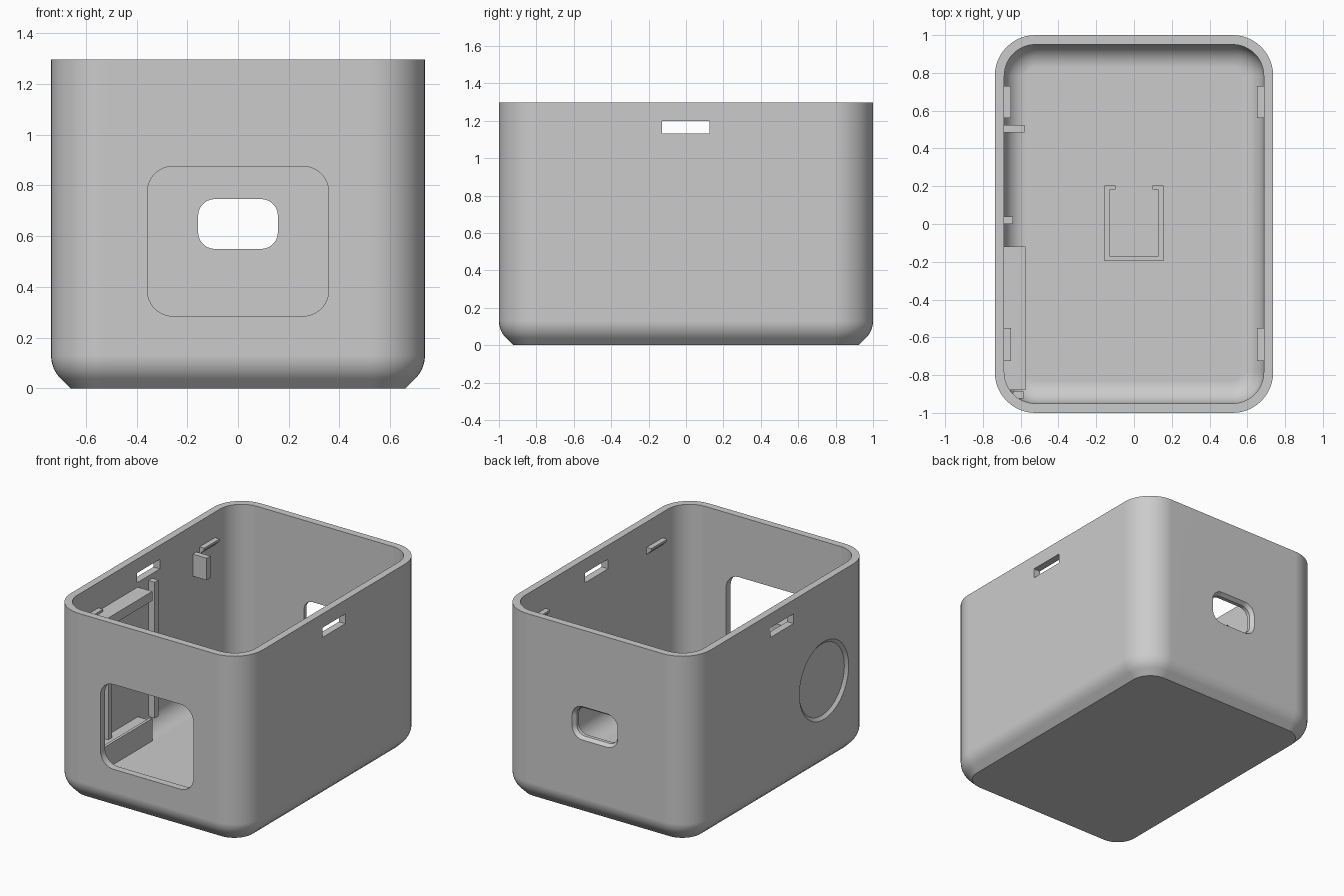
import bpy, bmesh, math
from mathutils import Vector

cube = bpy.data.objects.get("Cube")
if cube:
    bpy.data.objects.remove(cube, do_unlink=True)

grey = bpy.data.materials.new("light grey plastic")
grey.use_nodes = True
COLOUR = (0.6, 0.6, 0.6, 1)
grey.diffuse_color = COLOUR
grey.node_tree.nodes["Principled BSDF"].inputs["Base Color"].default_value = COLOUR

HX, HY, HEIGHT = 0.737, 1.0, 1.297     # half width, half depth, height
CORNER, WALL, FLOOR = 0.215, 0.05, 0.06


def finish(name, bm):
    bmesh.ops.recalc_face_normals(bm, faces=bm.faces)
    mesh = bpy.data.meshes.new(name)
    bm.to_mesh(mesh)
    bm.free()
    mesh.materials.append(grey)
    obj = bpy.data.objects.new(name, mesh)
    bpy.context.collection.objects.link(obj)
    return obj


def rounded(hw, hh, r, steps=12):
    """Outline of a rounded rectangle given by half sizes."""
    pts = []
    for q, (sx, sy) in enumerate([(1, 1), (-1, 1), (-1, -1), (1, -1)]):
        for i in range(steps + 1):
            a = (q + i / steps) * math.pi / 2
            pts.append((sx * (hw - r) + r * math.cos(a), sy * (hh - r) + r * math.sin(a)))
    return pts


def loft(name, rings):
    """Skin a row of equal-length rings and cap both ends."""
    bm = bmesh.new()
    rows = [[bm.verts.new(p) for p in ring] for ring in rings]
    for a, b in zip(rows, rows[1:]):
        for i in range(len(a)):
            j = (i + 1) % len(a)
            bm.faces.new((a[i], a[j], b[j], b[i]))
    bm.faces.new(rows[0])
    bm.faces.new(rows[-1])
    return finish(name, bm)


def box(name, x, y, z):
    bm = bmesh.new()
    bmesh.ops.create_cube(bm, size=1)
    for v in bm.verts:
        v.co = Vector([(lo + hi) / 2 + c * (hi - lo) for c, (lo, hi) in zip(v.co, (x, y, z))])
    return finish(name, bm)


def ring_at(inset, z):
    return [(x, y, z) for x, y in rounded(HX - inset, HY - inset, CORNER - inset)]


# Tub: truncated round at the bottom edge, then rim, then rounded inside
R_OUT, R_IN = 0.13, 0.12
rings = [ring_at(R_OUT * (2 - math.sqrt(2)), 0)]
for i in range(9):
    a = math.pi / 4 * (1 - i / 8)
    rings.append(ring_at(R_OUT * (1 - math.cos(a)), R_OUT * (1 - math.sin(a))))
rings += [ring_at(0, HEIGHT), ring_at(WALL, HEIGHT)]
for i in range(11):
    a = math.pi / 2 * i / 10
    rings.append(ring_at(WALL + R_IN * (1 - math.cos(a)), FLOOR + R_IN * (1 - math.sin(a))))
tub = loft("tub", rings)


def cut(cutter):
    mod = tub.modifiers.new("cut", "BOOLEAN")
    mod.operation, mod.solver, mod.object = "DIFFERENCE", "EXACT", cutter
    with bpy.context.temp_override(object=tub, active_object=tub, selected_objects=[tub]):
        bpy.ops.object.modifier_apply(modifier=mod.name)
    bpy.data.objects.remove(cutter, do_unlink=True)


def y_opening(cz, sections):
    """Cutter along y; each section is (y, half width, half height, radius)."""
    return loft("cutter", [[(u, y, cz + v) for u, v in rounded(w, h, r)]
                           for y, w, h, r in sections])


# Front window
cut(y_opening(0.58, [(-1.1, 0.357, 0.295, 0.1), (-0.9, 0.357, 0.295, 0.1)]))
# Back port with bevelled outer edge
cut(y_opening(0.648, [(0.9, 0.157, 0.098, 0.065), (0.975, 0.157, 0.098, 0.065),
                      (1.0, 0.175, 0.116, 0.08), (1.1, 0.175, 0.116, 0.08)]))
# Slots through both sides
cut(box("cutter", (-1, 1), (-0.127, 0.125), (1.133, 1.2)))
# Shallow round recess on one side
cut(loft("cutter", [[(x, -0.463 + u, 0.61 + v) for u, v in
                     [(r * math.cos(t * math.pi / 32), r * math.sin(t * math.pi / 32))
                      for t in range(64)]]
                    for x, r in ((-0.8, 0.27), (-HX, 0.27), (-HX + 0.018, 0.248))]))

for o in bpy.context.selected_objects:
    o.select_set(False)
tub.select_set(True)
bpy.context.view_layer.objects.active = tub
bpy.ops.object.shade_smooth_by_angle(angle=math.radians(30))
weighted = tub.modifiers.new("even shading", "WEIGHTED_NORMAL")
weighted.keep_sharp = True

# Lid catches: flat top, sloping underside
for side, sx in (("left", 1), ("right", -1)):
    for end, y0, y1 in (("back", 0.56, 0.73), ("front", -0.725, -0.55)):
        profile = [(0.7, 1.12), (0.652, 1.12), (0.652, 1.105), (0.688, 1.07), (0.7, 1.07)]
        loft(f"{side}_{end}_catch", [[(sx * x, y, z) for x, z in profile] for y in (y0, y1)])

# Board holder on the side wall
INNER = -0.7
box("upper_shelf", (INNER, -0.575), (-0.88, -0.12), (1.035, 1.1))
box("lower_shelf", (-0.685, -0.575), (-0.88, -0.12), (FLOOR, 0.2))
box("lower_shelf_lip", (-0.595, -0.575), (-0.88, -0.12), (0.2, 0.217))
box("middle_rail", (INNER, -0.64), (-0.51, -0.47), (0.19, 1.04))
box("rear_rail", (INNER, -0.64), (0.0, 0.04), (0.155, 1.1))
box("front_rail", (-0.64, -0.585), (-0.925, -0.885), (0.12, 1.1))
box("wall_stop", (INNER, -0.58), (0.485, 0.525), (0.945, 1.098))

# Small holder on the floor, open at the back
Z = (FLOOR - 0.01, 0.13)
box("holder_front", (-0.157, 0.155), (-0.197, -0.173), Z)
for side, sx in (("left", 1), ("right", -1)):
    box(f"holder_{side}_wall", sorted((sx * 0.128, sx * 0.156)), (-0.197, 0.203), Z)
    box(f"holder_{side}_lip", sorted((sx * 0.098, sx * 0.13)), (0.183, 0.203), Z)
